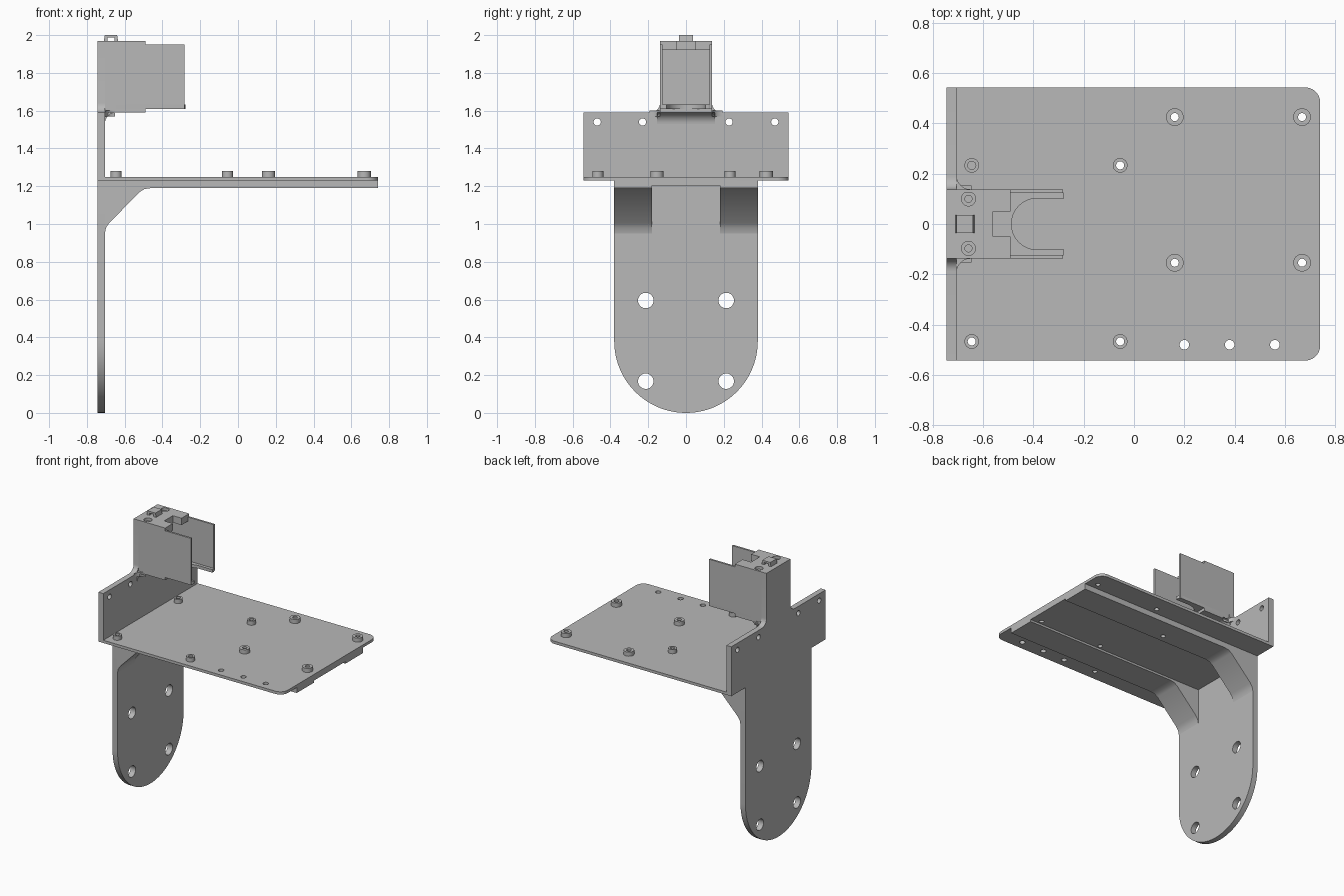
import bpy, bmesh
from math import cos, sin, radians
from mathutils import Matrix

if "Cube" in bpy.data.objects:
    bpy.data.objects.remove(bpy.data.objects["Cube"])

grey = bpy.data.materials.new("plain grey")
grey.use_nodes = True
COLOUR = (0.48, 0.48, 0.48, 1)
grey.diffuse_color = COLOUR
grey.node_tree.nodes["Principled BSDF"].inputs["Base Color"].default_value = COLOUR

# Rows of each matrix place the outline plane and the extrusion axis
AXES = {"z": Matrix.Identity(3),
        "x": Matrix(((0, 0, 1), (1, 0, 0), (0, 1, 0))),
        "y": Matrix(((1, 0, 0), (0, 0, -1), (0, 1, 0)))}


def arc(cx, cy, r, start, end, steps=12):
    angles = [radians(start + (end - start) * i / steps) for i in range(steps + 1)]
    return [(cx + r * cos(a), cy + r * sin(a)) for a in angles]


def circle(cx, cy, r):
    return arc(cx, cy, r, 0, 360, 32)[:-1]


def rect(x0, x1, y0, y1):
    return [(x0, y0), (x1, y0), (x1, y1), (x0, y1)]


def mirror_up(half):
    """Close a half outline by reflecting it in its second coordinate."""
    return half + [(a, -b) for a, b in reversed(half)]


def plate(name, axis, low, high, outline, holes=()):
    """Extrude an outline with holes between two positions on an axis."""
    curve = bpy.data.curves.new(name, "CURVE")
    curve.dimensions = "2D"
    curve.fill_mode = "BOTH"
    curve.extrude = (high - low) / 2
    for loop in [outline, *holes]:
        spline = curve.splines.new("POLY")
        spline.points.add(len(loop) - 1)
        for point, (a, b) in zip(spline.points, loop):
            point.co = (a, b, 0, 1)
        spline.use_cyclic_u = True
    temp = bpy.data.objects.new(name, curve)
    bpy.context.collection.objects.link(temp)
    graph = bpy.context.evaluated_depsgraph_get()
    mesh = bpy.data.meshes.new_from_object(temp.evaluated_get(graph))
    bpy.data.objects.remove(temp)

    middle = (low + high) / 2 * (-1 if axis == "y" else 1)
    move = AXES[axis].to_4x4() @ Matrix.Translation((0, 0, middle))
    bm = bmesh.new()
    bm.from_mesh(mesh)
    bmesh.ops.remove_doubles(bm, verts=bm.verts, dist=1e-5)
    bmesh.ops.transform(bm, matrix=move, verts=bm.verts)
    bmesh.ops.recalc_face_normals(bm, faces=bm.faces)
    bm.to_mesh(mesh)
    bm.free()
    mesh.materials.clear()
    mesh.materials.append(grey)
    obj = bpy.data.objects.new(name, mesh)
    bpy.context.collection.objects.link(obj)
    bpy.ops.object.select_all(action="DESELECT")
    obj.select_set(True)
    bpy.context.view_layer.objects.active = obj
    bpy.ops.object.shade_smooth_by_angle(angle=radians(30))
    return obj


BACK, FACE, TIP, EDGE = -0.745, -0.705, 0.74, 0.543
DECK, UNDER, RIB = 1.25, 1.23, 1.19
HALF = 0.138

# Upright plate: round foot, wide flange and narrow neck
right_half = ([(0.38, UNDER), (EDGE, UNDER), (EDGE, 1.59)]
              + arc(HALF + 0.05, 1.64, 0.05, 270, 180, 8) + [(HALF, 1.97)])
left_half = [(-y, z) for y, z in reversed(right_half)]
upright = arc(0, 0.38, 0.38, 180, 360, 48) + right_half + left_half
bolt_holes = [circle(y, z, 0.041) for y in (-0.213, 0.213) for z in (0.168, 0.595)]
flange_holes = [circle(y, 1.54, 0.019) for y in (-0.47, -0.23, 0.228, 0.47)]
plate("back_plate", "x", BACK, FACE, upright, bolt_holes + flange_holes)

# Deck with standoffs
small = [(x, y) for x in (-0.645, -0.055) for y in (-0.467, 0.233)]
large = [(x, y) for x in (0.162, 0.668) for y in (-0.154, 0.425)]
BORE = 0.016
deck_holes = [circle(x, y, BORE) for x, y in small + large]
deck_holes += [circle(x, -0.48, 0.019) for x in (0.2, 0.38, 0.56)]
deck = mirror_up([(FACE, -EDGE)] + arc(TIP - 0.06, -EDGE + 0.06, 0.06, 270, 360))
plate("deck", "z", UNDER, DECK, deck, deck_holes)
for spots, radius in ((small, 0.029), (large, 0.035)):
    for x, y in spots:
        plate("standoff", "z", DECK, 1.28, circle(x, y, radius), [circle(x, y, BORE)])

# Under-deck ribs, each with a sloping gusset
gusset = [(FACE, 0.95), (-0.699, 0.98), (-0.682, 1.005), (-0.52, 1.17),
          (-0.495, 1.185), (-0.46, RIB), (-0.46, UNDER), (FACE, UNDER)]
for side, low, high in (("left", 0.18, 0.38), ("right", -0.38, -0.18)):
    holes = [circle(-0.055, 0.233, BORE)] if low > 0 else []
    plate(side + "_rib", "z", RIB, UNDER, rect(-0.46, TIP, low, high), holes)
    plate(side + "_gusset", "y", low, high, gusset)
plate("centre_panel", "z", 1.205, UNDER, rect(FACE, TIP, -0.18, 0.18),
      [circle(x, -0.154, BORE) for x in (0.162, 0.668)])

# Housing: base, cradle floor, side walls and lid
STEP, FRONT = -0.49, -0.278
plate("housing_base", "z", 1.59, 1.61, rect(FACE, STEP, -HALF, HALF))
cradle = mirror_up([(FACE, -HALF)] + arc(FRONT - 0.025, -HALF + 0.025, 0.025, 270, 360, 6)
                   + [(FRONT, -0.102)] + arc(-0.385, 0, 0.102, 270, 180, 16)[:-1]
                   + [(-0.487, -0.001)])
plate("cradle_floor", "z", 1.61, 1.632, cradle)
wall = [(FACE, 1.61), (FRONT - 0.005, 1.61), (FRONT - 0.005, 1.95),
        (STEP, 1.95), (STEP, 1.97), (FACE, 1.97)]
plate("left_wall", "y", HALF - 0.014, HALF, wall)
plate("right_wall", "y", -HALF, -HALF + 0.014, wall)
lid = mirror_up([(FACE, -HALF + 0.014), (STEP, -HALF + 0.014), (STEP, -0.05), (-0.56, -0.05)])
screws = [(-0.658, y) for y in (-0.097, 0.1)]
plate("lid_lower", "z", 1.92, 1.95, lid, [circle(x, y, 0.014) for x, y in screws])
plate("lid_upper", "z", 1.95, 1.97, lid, [circle(x, y, 0.028) for x, y in screws])

# Fillets joining the housing to the upright plate
cove = [(FACE, 1.59)] + arc(FACE + 0.06, 1.53, 0.06, 180, 90)
plate("under_fillet", "y", -HALF - 0.015, HALF + 0.015, cove)
for sign, side in ((1, "left"), (-1, "right")):
    plan = [(FACE, HALF)] + arc(FACE + 0.055, HALF + 0.055, 0.055, 180, 270)
    plate(side + "_corner_fillet", "z", 1.57, 1.60, [(x, sign * y) for x, y in plan])

# Cable loop on the lid
loop = [(-0.71, 1.97), (-0.69, 1.97), (-0.69, 1.987), (-0.655, 1.987),
        (-0.655, 1.97), (-0.635, 1.97), (-0.64, 2.0), (-0.705, 2.0)]
plate("cable_loop", "y", -0.036, 0.036, loop)
